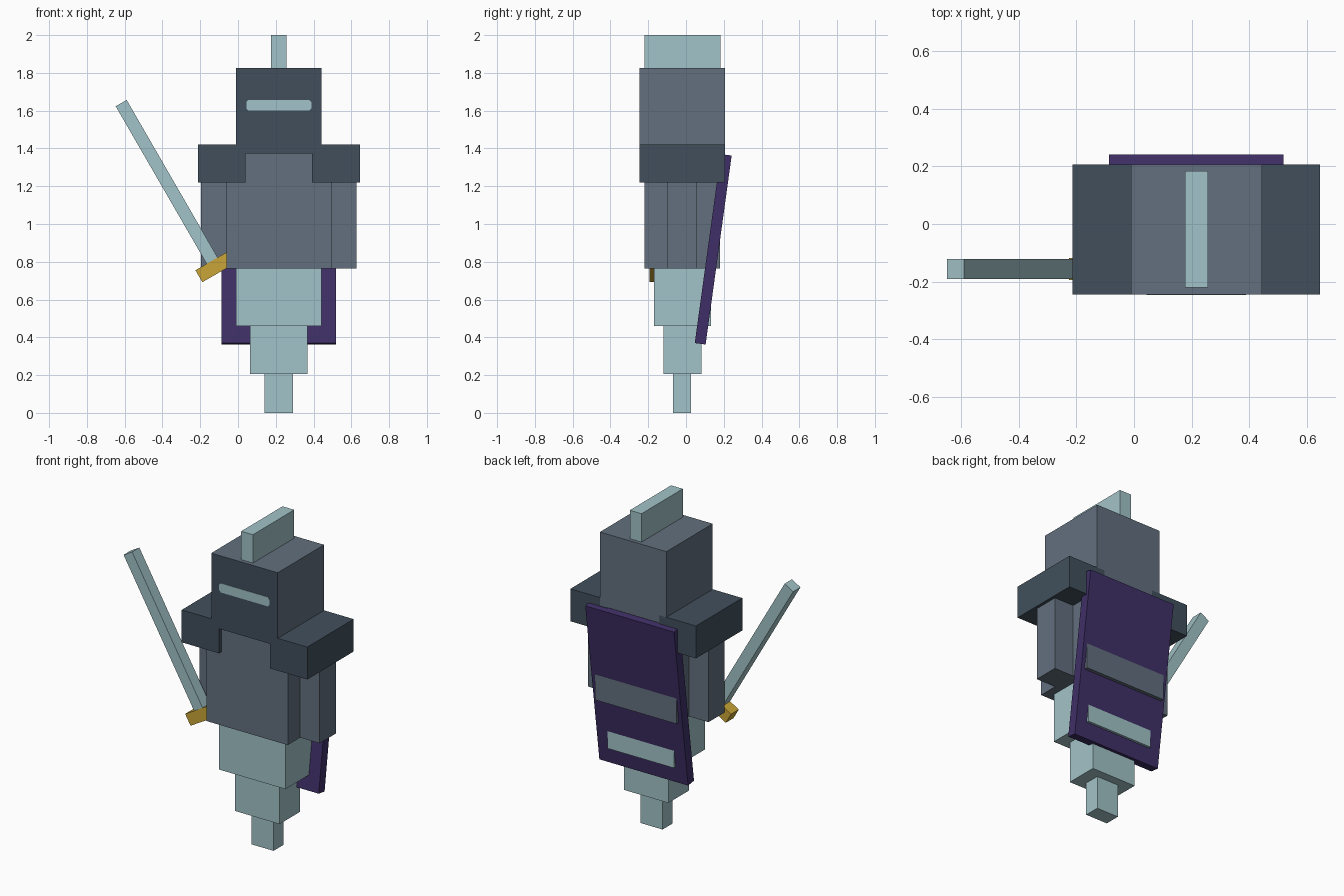
import bpy
import bmesh
from math import radians
from mathutils import Matrix, Vector

cube = bpy.data.objects.get("Cube")
if cube:
    bpy.data.objects.remove(cube, do_unlink=True)


def material(name, rgb):
    """Flat material from display colour values (0-255)."""
    linear = [((c / 255 + 0.055) / 1.055) ** 2.4 for c in rgb] + [1.0]
    mat = bpy.data.materials.new(name)
    mat.use_nodes = True
    mat.diffuse_color = linear
    bsdf = next(n for n in mat.node_tree.nodes if n.type == "BSDF_PRINCIPLED")
    bsdf.inputs["Base Color"].default_value = linear
    return mat


SLATE = material("slate grey", (99, 112, 126))
DARK = material("dark steel", (65, 79, 92))
PALE = material("pale blue", (162, 195, 200))
PURPLE = material("purple cloth", (63, 47, 103))
GOLD = material("gold", (200, 165, 55))


def block(name, centre, size, mat, angle=0, axis="X"):
    """Box of the given size, turned about its centre."""
    bm = bmesh.new()
    bmesh.ops.create_cube(bm, size=1, matrix=Matrix.Diagonal((*size, 1)))
    mesh = bpy.data.meshes.new(name)
    bm.to_mesh(mesh)
    bm.free()
    mesh.materials.append(mat)
    obj = bpy.data.objects.new(name, mesh)
    obj.matrix_world = Matrix.Translation(centre) @ Matrix.Rotation(radians(angle), 4, axis)
    bpy.context.collection.objects.link(obj)
    return obj


def span(name, x, y, z, mat):
    """Upright box between pairs of limits."""
    limits = (x, y, z)
    return block(name, [(a + b) / 2 for a, b in limits], [b - a for a, b in limits], mat)


MID = 0.216  # centre line of the body

# Helmet with a dark face, eye slit and crest
helmet = span("helmet", (MID - 0.227, MID + 0.227), (-0.245, 0.207), (1.372, 1.825), SLATE)
helmet.data.materials.append(DARK)
for face in helmet.data.polygons:
    face.material_index = int(face.normal.y < -0.5)
slit = span("eye_slit", (MID - 0.172, MID + 0.172), (-0.247, -0.242), (1.6, 1.657), PALE)
bevel = slit.modifiers.new("clipped corners", "BEVEL")
bevel.width = 0.012
bevel.limit_method = "WEIGHT"
weights = slit.data.attributes.new("bevel_weight_edge", "FLOAT", "EDGE")
for edge in slit.data.edges:
    a, b = (slit.data.vertices[i].co for i in edge.vertices)
    weights.data[edge.index].value = float(abs(a.y - b.y) > 0.001)
span("crest", (MID - 0.04, MID + 0.04), (-0.22, 0.183), (1.825, 2.0), PALE)

# Torso and the tapering lower body
span("torso", (MID - 0.278, MID + 0.278), (-0.22, 0.181), (0.765, 1.39), SLATE)
span("upper_tail", (MID - 0.227, MID + 0.227), (-0.17, 0.132), (0.46, 0.765), PALE)
span("middle_tail", (MID - 0.152, MID + 0.152), (-0.12, 0.081), (0.205, 0.46), PALE)
span("lower_tail", (MID - 0.075, MID + 0.075), (-0.069, 0.027), (0, 0.205), PALE)

# Arms and shoulder guards
for side, sign in (("right", -1), ("left", 1)):
    block(side + "_arm", (MID + sign * 0.333, -0.02, 0.995), (0.156, 0.158, 0.46), SLATE)
    block(side + "_shoulder", (MID + sign * 0.302, -0.019, 1.32), (0.254, 0.452, 0.2), DARK)

# Slanted cape, with the body showing through at the back
block("cape", (MID, 0.144, 0.866), (0.606, 0.058, 1.01), PURPLE, -7.85)

# Sword tilted away from the body
TILT = -30
hilt = Vector((-0.137, -0.156, 0.806))
along = Matrix.Rotation(radians(TILT), 3, "Y") @ Vector((0, 0, 1))
block("sword_blade", hilt + along * 0.4815, (0.067, 0.071, 0.963), PALE, TILT, "Y")
block("sword_guard", hilt - along * 0.0365, (0.204, 0.075, 0.073), GOLD, TILT, "Y")
